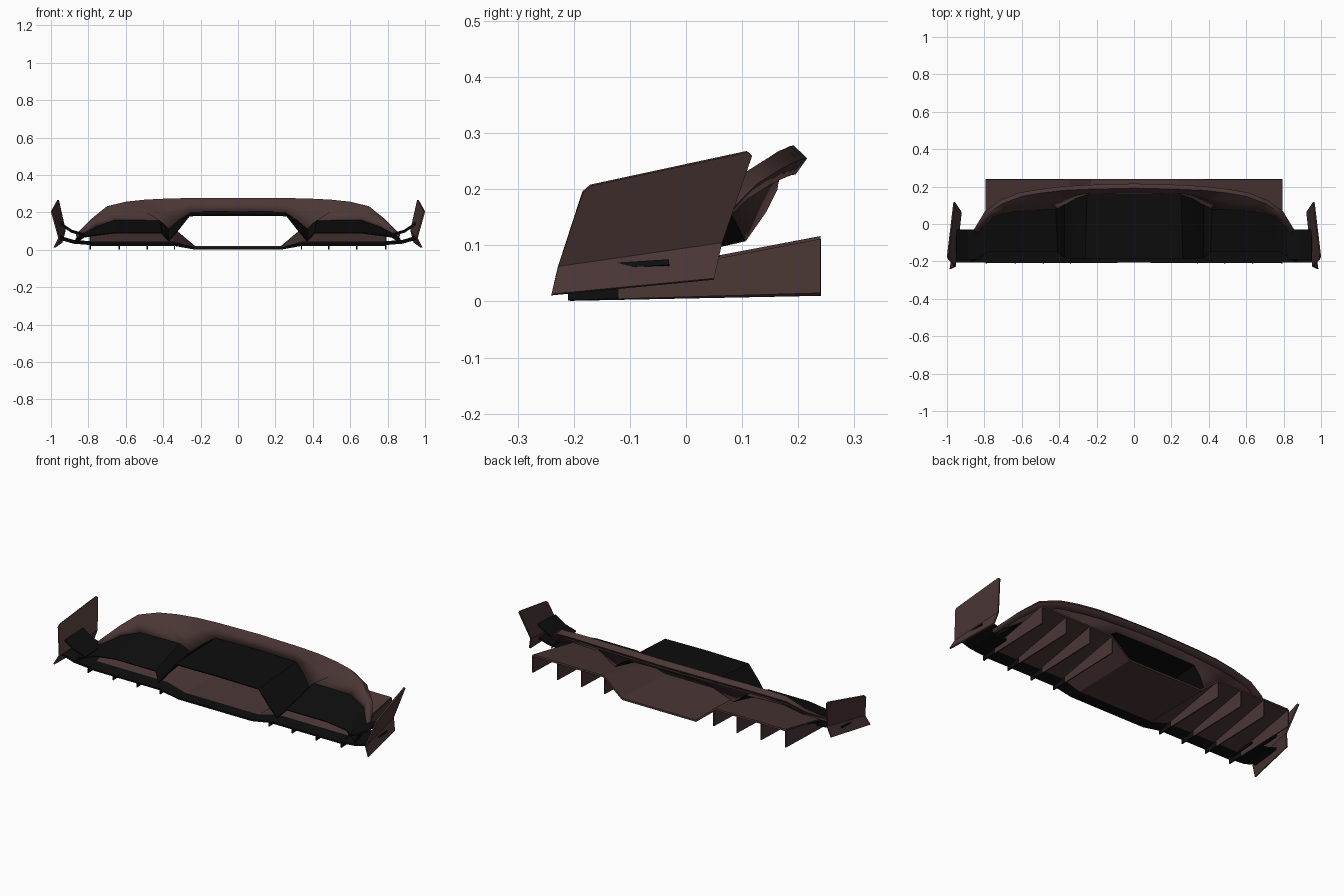
import bpy, bmesh

cube = bpy.data.objects.get("Cube")
if cube:
    bpy.data.objects.remove(cube, do_unlink=True)


def material(name, colour, rough):
    m = bpy.data.materials.new(name)
    m.use_nodes = True
    m.diffuse_color = (*colour, 1)
    node = m.node_tree.nodes["Principled BSDF"]
    node.inputs["Base Color"].default_value = (*colour, 1)
    node.inputs["Roughness"].default_value = rough
    return m


BROWN = material("dark_brown", (0.07, 0.038, 0.036), 0.5)
BLACK = material("black", (0.004, 0.004, 0.004), 0.6)


def sheet(name, rows, thick, rule, smooth=False, offset=0):
    """Skin rows of points for the left half, mirror it and give it thickness."""
    bm = bmesh.new()
    grid = [[bm.verts.new(p) for p in row] for row in rows]
    for a, b in zip(grid, grid[1:]):
        for i in range(len(a) - 1):
            f = bm.faces.new((a[i], a[i + 1], b[i + 1], b[i]))
            f.material_index = rule(f.calc_center_median())
    bmesh.ops.recalc_face_normals(bm, faces=bm.faces)
    mesh = bpy.data.meshes.new(name)
    bm.to_mesh(mesh)
    bm.free()
    mesh.materials.append(BROWN)
    mesh.materials.append(BLACK)
    ob = bpy.data.objects.new(name, mesh)
    bpy.context.collection.objects.link(ob)
    mirror = ob.modifiers.new("mirror", "MIRROR")
    mirror.use_clip = True
    solid = ob.modifiers.new("thickness", "SOLIDIFY")
    solid.thickness = thick
    solid.offset = offset
    if smooth:
        bpy.ops.object.select_all(action="DESELECT")
        ob.select_set(True)
        bpy.context.view_layer.objects.active = ob
        bpy.ops.object.shade_smooth_by_angle(angle=0.7)
    return ob


def brown(c):
    return 0


def black(c):
    return 1


def dark_nose(c):
    return 1 if c.y < -0.12 else 0


def ramp(y):
    return 0.026 + 0.19 * (y + 0.21)


# Arched upper shell: lower front edge, crown, back lip, underside
lower = [(0, .16, .203), (.25, .16, .2), (.31, .14, .16), (.37, .105, .11),
         (.42, .08, .155), (.66, .07, .157), (.76, .04, .12), (.84, -.05, .08)]
crown = [(0, .192, .275), (.25, .186, .274), (.38, .18, .271), (.5, .165, .265),
         (.6, .148, .254), (.7, .11, .23), (.78, .06, .165), (.85, -.05, .085)]
lip = [(0, .213, .255), (.25, .206, .254), (.38, .198, .251), (.5, .184, .245),
       (.61, .165, .235), (.715, .125, .21), (.795, .065, .15), (.865, -.05, .082)]
bulge = [tuple((p + q) / 2 + d for p, q, d in zip(a, b, (0, -.006, .008)))
         for a, b in zip(lower, crown)]
under = [(x * .99, y - .02, z - .027) for x, y, z in lip]
sheet("upper_shell", [lower, bulge, crown, lip, under], .006, brown, True)

# Black duct roofs running forward from the shell
mouth = [(0, -.187, .185), (.26, -.187, .182), (.325, -.187, .1), (.37, -.18, .045),
         (.41, -.15, .09), (.66, -.15, .09), (.78, -.15, .075), (.865, -.2, .06)]
sheet("duct_roofs",
      [mouth + [(.87, -.2, .035)], lower + [(.8, .06, .08)]], .006, black)

# Floor with a lowered centre channel, rising to the back
floor_rows = []
for y in (-.207, -.14, .24):
    t = (y + .21) / .45
    floor_rows.append([(0, y, .006 + .009 * t), (.23, y, .006 + .009 * t),
                       (.345, y, ramp(y)), (.79, y, ramp(y))])
sheet("floor", floor_rows, .01, dark_nose)

# Hanging vertical fins
for n, x in enumerate((.34, .485, .635, .79)):
    rows = [[(x, y, .002 + .013 * (y + .21) / .45) for y in (-.21, -.12, .24)],
            [(x, y, ramp(y)) for y in (-.21, -.12, .24)]]
    sheet(f"floor_fin_{n + 1}", rows, .006, dark_nose)

# Side wings joining the floor to the end plates
sheet("side_wing", [[(x, y, z + .06 * (y + .2)) for x, z in ((.78, .03), (.88, .038), (.955, .06))]
                    for y in (-.205, -.03)], .01, black)
sheet("upper_winglet", [[(x, y, z + .05 * (y + .2)) for x, z in ((.82, .075), (.89, .095), (.95, .135))]
                        for y in (-.19, -.03)], .008, black)

# Bent, toed-in end plates with clipped top corners
sheet("end_plate", [
    [(.982, -.24, .012), (.942, .05, .04)],
    [(.957, -.228, .062), (.925, .064, .105)],
    [(.994, -.184, .195), (.96, .117, .26)],
    [(.996, -.17, .207), (.963, .109, .267)],
], .008, brown)
